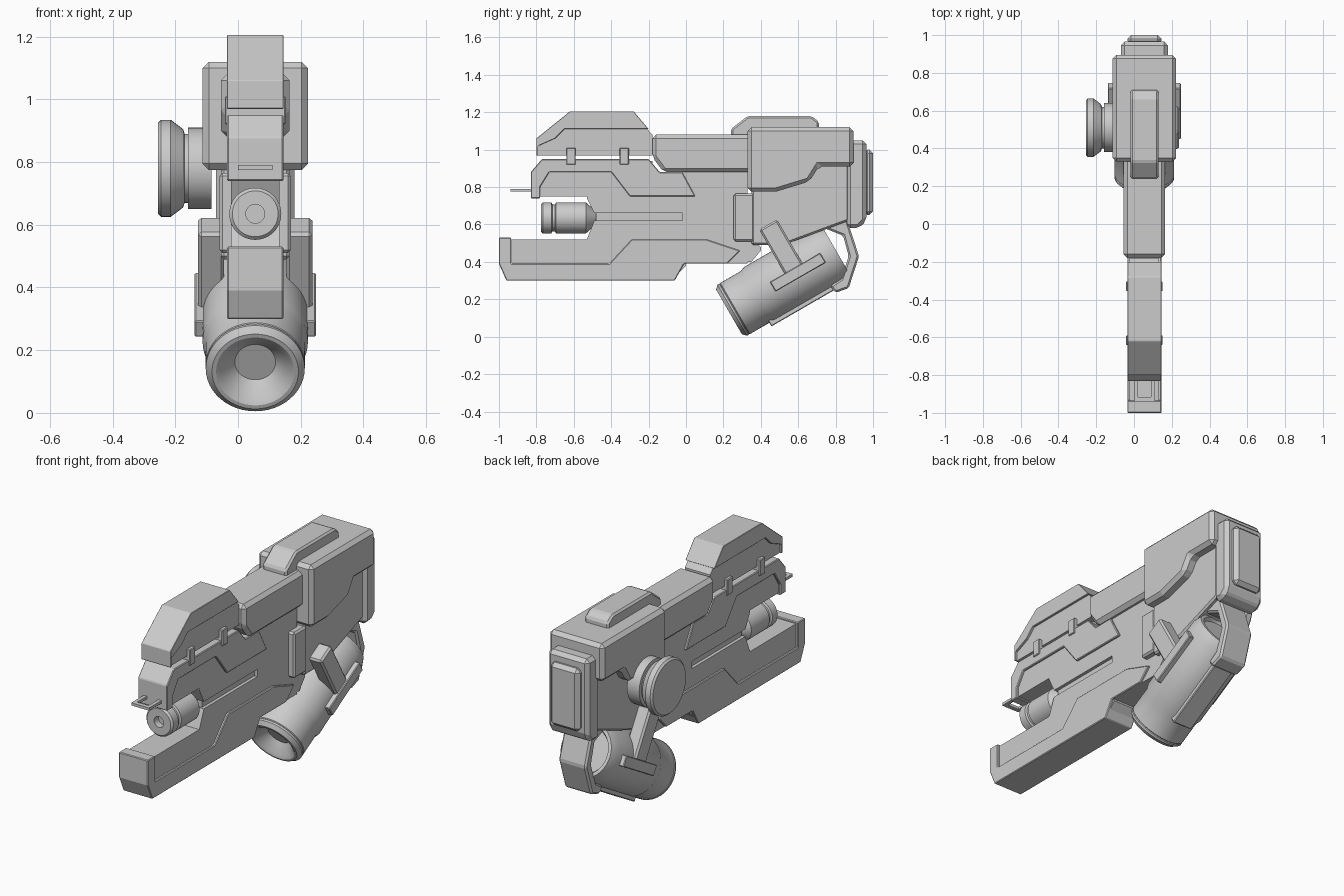
import bpy, bmesh, math
from mathutils import Matrix, Vector

cube = bpy.data.objects.get("Cube")
if cube:
    bpy.data.objects.remove(cube, do_unlink=True)

# Shared stations along the length (y) and levels in height (z)
centre = .055
prow, lip, nose, throat, joint, tail = -1, -.935, -.83, -.5, -.18, .33
keel, sill, ledge, slot_low, slot_high = .3, .39, .52, .62, .66
eave, deck, rim, ridge, roof = .75, .88, .95, 1.08, 1.12
core, cheek, waist = .078, .09, .11
fine, soft, broad = .004, .01, .02

grey = bpy.data.materials.new("plain_grey")
grey.use_nodes = True
grey.diffuse_color = (.6, .6, .6, 1)
grey.node_tree.nodes["Principled BSDF"].inputs["Base Color"].default_value = grey.diffuse_color


def finish(name, bm):
    """Turn a bmesh into a named, painted object."""
    bmesh.ops.recalc_face_normals(bm, faces=bm.faces)
    mesh = bpy.data.meshes.new(name)
    bm.to_mesh(mesh)
    bm.free()
    mesh.materials.append(grey)
    part = bpy.data.objects.new(name, mesh)
    bpy.context.collection.objects.link(part)
    return part


def slab(name, outline, half, bevel=0, middle=centre):
    """Extrude a (y, z) outline sideways by half its width each way."""
    bm = bmesh.new()
    face = bm.faces.new([bm.verts.new((middle - half, y, z)) for y, z in outline])
    extruded = bmesh.ops.extrude_face_region(bm, geom=[face])["geom"]
    moved = [item for item in extruded if isinstance(item, bmesh.types.BMVert)]
    bmesh.ops.translate(bm, verts=moved, vec=(half + half, 0, 0))
    part = finish(name, bm)
    if bevel:
        chamfer = part.modifiers.new("edge_chamfer", "BEVEL")
        chamfer.width = bevel
        chamfer.segments = 1
        chamfer.limit_method = "ANGLE"
        chamfer.angle_limit = math.radians(25)


def box(front, back, bottom, top, **cuts):
    """Rectangle outline whose named corners may be cut by (along, up)."""
    corners = {"front_bottom": (front, bottom, 1, 1), "front_top": (front, top, 1, -1),
               "back_top": (back, top, -1, -1), "back_bottom": (back, bottom, -1, 1)}
    outline = []
    for label, (y, z, inward, upward) in corners.items():
        if label not in cuts:
            outline.append((y, z))
            continue
        along, up = cuts[label]
        pair = [(y, z + up * upward), (y + along * inward, z)]
        outline += pair if label in ("front_top", "back_bottom") and inward == 1 else pair[::-1] \
            if label == "front_bottom" else pair[::-1] if label == "back_top" else pair
    return outline


def lathe(name, profile, origin, axis):
    """Revolve (radius, distance) points about an axis."""
    bm = bmesh.new()
    verts = [bm.verts.new((radius, 0, distance)) for radius, distance in profile]
    edges = [bm.edges.new(pair) for pair in zip(verts, verts[1:])]
    bmesh.ops.spin(bm, geom=verts + edges, cent=(0, 0, 0), axis=(0, 0, 1),
                   angle=math.tau, steps=48, use_duplicate=False)
    bmesh.ops.remove_doubles(bm, verts=bm.verts, dist=.0005)
    turn = Vector(axis).to_track_quat("Z", "Y").to_matrix().to_4x4()
    bm.transform(Matrix.Translation(origin) @ turn)
    part = finish(name, bm)
    bpy.ops.object.select_all(action="DESELECT")
    part.select_set(True)
    bpy.context.view_layer.objects.active = part
    bpy.ops.object.shade_smooth_by_angle(angle=math.radians(25))


# Core frame, left open along the side slot
slab("upper_frame", box(front=nose + soft, back=joint, bottom=eave, top=rim - soft,
                        front_top=(.05, .07)), core)
slab("frame_above_slot", box(front=throat - .03, back=tail, bottom=slot_high, top=deck,
                             front_bottom=(.04, .08)), core)
slab("frame_below_slot", box(front=throat - .03, back=tail, bottom=sill, top=slot_low,
                             front_top=(.04, .1)), core)
slab("frame_behind_slot", box(front=-broad, back=tail + broad, bottom=slot_low - soft,
                              top=slot_high + soft), core)
slab("slot_floor", box(front=throat + broad, back=0, bottom=slot_low - soft,
                       top=slot_high + soft), .06)
slab("lower_frame", box(front=lip - soft, back=0, bottom=keel + broad, top=ledge,
                        back_bottom=(.06, .06)), core)
slab("frame_heel", box(front=.3, back=.4, bottom=.4, top=ledge, back_bottom=(.05, .06),
                       back_top=(.04, .04)), core)

# Raised side armour above and below
slab("upper_armour", [
    (nose, eave - soft), (nose, deck), (nose + .06, rim), (joint - broad, rim), (-.14, deck),
    (-broad, deck), (.05, eave), (-.3, eave), (-.4, deck), (-.73, deck), (-.78, .8),
    (-.78, eave - soft)], cheek, fine)
slab("lower_armour", [
    (prow, ledge + soft), (lip, ledge + soft), (lip, sill), (-.41, sill), (-.29, ledge),
    (waist, ledge), (.29, .46), (.22, sill), (-soft, sill), (-.06, keel), (-.96, keel),
    (prow, sill)], cheek, fine)

# Shroud over the barrel: thin core, wider shell with an open lower flank
slab("shroud_core", box(front=-.79, back=joint, bottom=.97, top=1.19,
                        front_top=(.17, .13), back_top=(.1, .11)), core)
slab("shroud_shell", [
    (-.8, .97), (-.8, 1.06), (-.62, 1.205), (-.28, 1.205), (-.2, 1.11), (-.65, 1.11),
    (-.7, 1.06), (-.79, 1.02), (-.79, .97)], cheek, fine / 2)
for label, station in (("front", -.615), ("back", -.33)):
    slab(label + "_shroud_clip", box(front=station - .025, back=station + .025,
                                     bottom=.92, top=1.01), .097, fine)
slab("bridge", box(front=joint, back=tail + broad, bottom=deck, top=ridge,
                   front_bottom=(.06, .08)), waist, broad)

# Front sight loop
sight = dict(bottom=.775, top=.79)
for side, word in ((-1, "right"), (1, "left")):
    slab(word + "_sight_rail", box(front=lip, back=nose + soft, **sight), soft,
         middle=centre + side * .045)
slab("sight_bar", box(front=lip - fine, back=lip + broad, **sight), .053)

# Muzzle tube with a bored front and a tapering back
bore, tube = .03, .083
lathe("muzzle", [
    (0, .04), (bore, .04), (bore, 0), (tube - soft, 0), (tube, soft), (tube, .055),
    (tube - soft, .06), (tube - soft, .075), (tube, .08), (tube, .24), (bore, .3),
    (0, .3)], (centre, -.775, .635), (0, 1, 0))
lathe("muzzle_rod", [(broad, .25), (broad, throat - nose)], (centre, -.775, .635), (0, 1, 0))

# Rear body with a stepped skirt, pads and a ridge on top
slab("rear_shell", [
    (tail, .775), (tail, roof), (.895, roof), (.895, .91), (.71, .91), (slot_high, nose * -1),
    (.48, .775)], .168, broad)
slab("rear_frame", box(front=tail + broad, back=.87, bottom=.49, top=rim,
                       back_bottom=(.35, .13)), waist, soft)
slab("side_pads", box(front=.255, back=.365, bottom=.51, top=.765), waist + fine, soft)
slab("top_ridge", box(front=.24, back=.71, bottom=ridge - broad, top=1.18,
                      front_top=(.09, .07), back_top=(.04, .03)), .074, soft)
slab("end_cap", box(front=.86, back=.965, bottom=.58, top=1.05, back_bottom=(.04, .04)),
     .125, broad)
slab("end_plate", box(front=rim, back=1, bottom=.65, top=1), cheek, broad)

# Round knob on the right flank
rim_radius, neck = .155, waist
lathe("side_knob", [
    (0, 0), (rim_radius - soft, 0), (rim_radius, soft), (rim_radius, .04), (.125, .08),
    (neck, .085), (neck, .095), (neck + broad, .095), (neck + broad, .17), (0, .17)],
    (-.255, .51, .78), (1, 0, 0))

# Tilted canister with a dished front
tilt = math.radians(30)
along = Vector((0, math.cos(tilt), math.sin(tilt)))
across = Vector((0, -math.sin(tilt), math.cos(tilt)))
base = Vector((centre, .23, .132))
collar, barrel, length = .158, .168, .66
lathe("canister", [
    (0, .06), (.065, .06), (waist, soft), (.125, 0), (collar - broad, 0), (collar, broad),
    (collar, .03), (collar - fine, .034), (collar, .038), (collar, .165), (barrel, .19),
    (barrel, length - .05), (barrel - broad, length), (.13, length),
    (.12, length - broad), (0, length - broad)], base, along)


def tilted(outline):
    """Lay an outline along the canister instead of the ground."""
    spots = [base + along * run + across * rise for run, rise in outline]
    return [(spot.y, spot.z) for spot in spots]


# Strap and grip bar on each side of the canister
for side, word in ((-1, "right"), (1, "left")):
    slab(word + "_strap", tilted(box(front=.36, back=.47, bottom=0, top=.3)),
         .041, soft, centre + side * .141)
    slab(word + "_grip_bar", tilted(box(front=.27, back=.58, bottom=-.03, top=.03)),
         .036, fine, centre + side * .157)

# Bracket round the back of the canister and the rail below it
slab("canister_bracket", [
    (.72, .63), (.86, .63), (.925, .43), (.87, .26), (.8, .235), (.77, .27), (.83, .31),
    (.87, .43), (.84, .54), (.74, .58)], .085, soft)
slab("canister_rail", tilted(box(front=collar, back=length - broad, bottom=-.18, top=-.14)),
     .06, fine)
